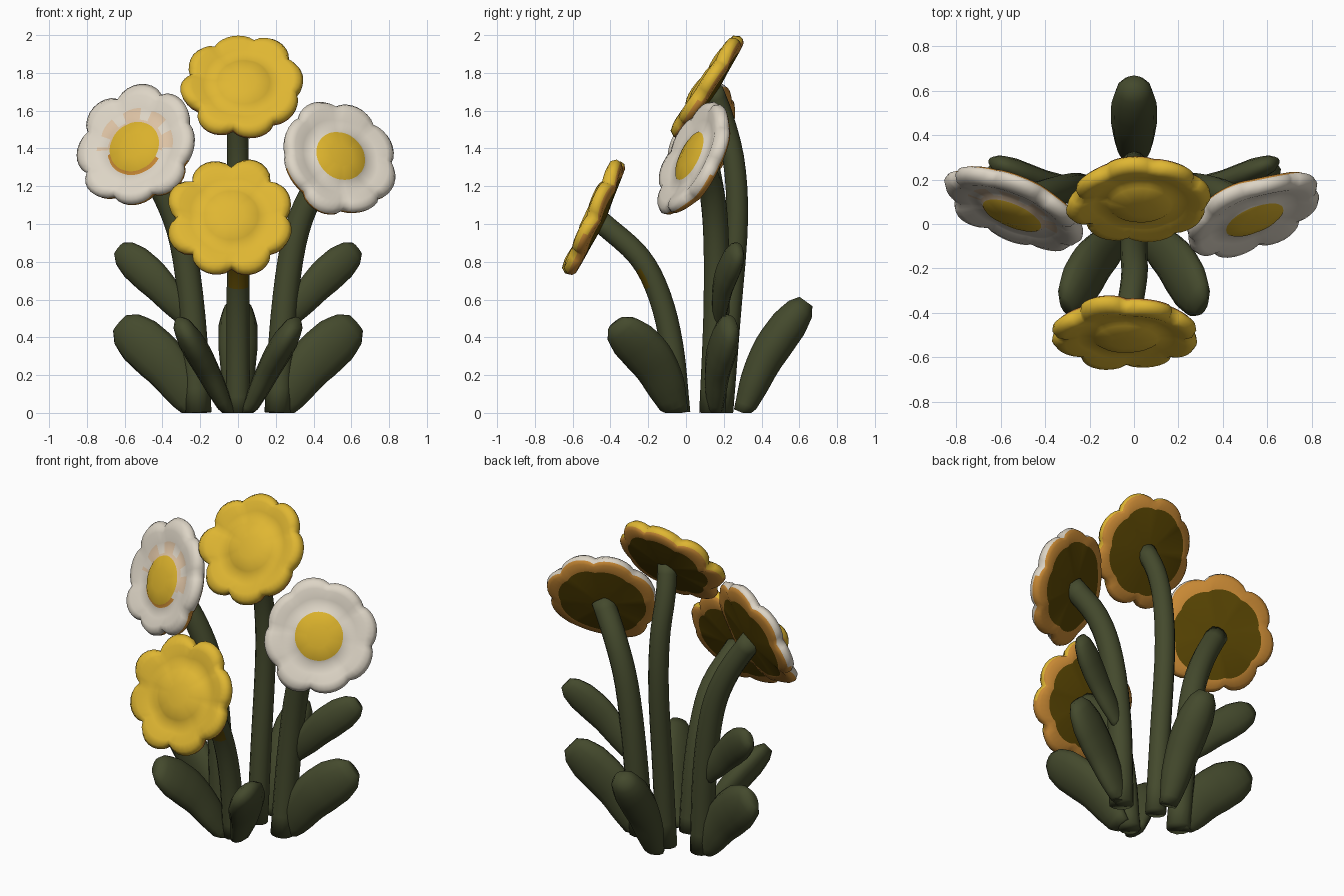
import bpy, bmesh, math, random
from mathutils import Vector

if "Cube" in bpy.data.objects:
    bpy.data.objects.remove(bpy.data.objects["Cube"])

random.seed(4)


def material(name, rgb):
    m = bpy.data.materials.new(name)
    m.diffuse_color = (*rgb, 1)
    m.use_nodes = True
    m.node_tree.nodes["Principled BSDF"].inputs["Base Color"].default_value = m.diffuse_color
    return m


GREEN = material("leaf green", (0.058, 0.068, 0.026))
YELLOW = material("petal yellow", (0.74, 0.47, 0.032))
WHITE = material("petal cream white", (0.72, 0.66, 0.56))
CENTRE = material("flower centre yellow", (0.70, 0.44, 0.025))
ORANGE = material("petal underside orange", (0.58, 0.25, 0.035))
BROWN = material("calyx brown", (0.1, 0.06, 0.001))
PEACH = material("petal peach", (0.72, 0.54, 0.37))


def finish(name, bm, mats):
    bmesh.ops.recalc_face_normals(bm, faces=bm.faces)
    for f in bm.faces:
        f.smooth = True
    me = bpy.data.meshes.new(name)
    bm.to_mesh(me)
    bm.free()
    for m in mats:
        me.materials.append(m)
    ob = bpy.data.objects.new(name, me)
    bpy.context.collection.objects.link(ob)
    return ob


def spline(points, n):
    """Smooth path through the points."""
    p = [Vector(q) for q in points]
    p = [2 * p[0] - p[1]] + p + [2 * p[-1] - p[-2]]
    out = []
    for i in range(n + 1):
        u = i / n * (len(p) - 3)
        k = min(int(u), len(p) - 4)
        t = u - k
        a, b, c, d = p[k:k + 4]
        out.append(0.5 * (2 * b + (c - a) * t + (2 * a - 5 * b + 4 * c - d) * t * t
                          + (3 * b - a - 3 * c + d) * t ** 3))
    return out


def loft(name, points, side_hint, half_side, half_up, profile, n=12, sides=12):
    """Elliptical tube along a path, scaled by a (t, scale) profile."""
    path = spline(points, n)
    bm = bmesh.new()
    rings = []
    for i, c in enumerate(path):
        t = i / n
        for (t0, s0), (t1, s1) in zip(profile, profile[1:]):
            if t0 <= t <= t1:
                s = s0 + (s1 - s0) * (t - t0) / (t1 - t0)
        tan = (path[min(i + 1, n)] - path[max(i - 1, 0)]).normalized()
        side = (side_hint - tan * side_hint.dot(tan)).normalized()
        up = tan.cross(side)
        ring = []
        for k in range(sides):
            a = math.tau * k / sides
            v = c + s * (side * math.cos(a) * half_side + up * math.sin(a) * half_up)
            v.z = max(v.z, 0.0)
            ring.append(bm.verts.new(v))
        rings.append(ring)
    for r0, r1 in zip(rings, rings[1:]):
        for k in range(sides):
            j = (k + 1) % sides
            bm.faces.new((r0[k], r0[j], r1[j], r1[k]))
    bm.faces.new(rings[0])
    bm.faces.new(rings[-1])
    return finish(name, bm, [GREEN, BROWN])


def stem(name, points, radius):
    return loft(name, points, Vector((1, 0, 0)), radius, radius, [(0, 1), (1, 0.92)], 16)


def leaf(name, points, thick, wide, side=None):
    d = Vector(points[-1]) - Vector(points[0])
    side = Vector(side) if side else d.cross(Vector((0, 0, 1))).normalized()
    prof = [(0, 0.5), (0.25, 0.8), (0.6, 1), (0.8, 0.97), (0.93, 0.75), (1, 0.42)]
    return loft(name, points, side, thick / 2, wide / 2, prof, 14)


# (radius fraction, height, material slot of the band ending at this ring)
# slots: 0 petal, 1 centre, 2 orange underside, 3 brown underside, 4 peach
RINGS = [(0.2, 0.055, 1), (0.42, 0.038, 1), (0.47, 0.026, 0), (0.65, 0.03, 0), (0.82, 0.047, 0),
         (0.94, 0.04, 0), (1.0, 0.012, 0), (0.985, -0.012, 0), (0.93, -0.028, 2), (0.77, -0.036, 2),
         (0.4, -0.047, 3), (0.15, -0.055, 3)]


def flower(name, centre, normal, radius, petals, notch, phase, mats, stretch=0.0, toward=0.0):
    """Wavy petal disc: front, rim and back in one revolved skin."""
    n = Vector(normal).normalized()
    u = n.cross(Vector((0, 0, 1))).normalized()
    w = u.cross(n)
    c = Vector(centre)
    sizes = [random.uniform(0.95, 1.05) for _ in range(petals)]
    lifts = [random.uniform(-0.02, 0.025) for _ in range(petals)]
    seg = petals * 8
    bm = bmesh.new()
    rings = []
    for t, h, _ in RINGS:
        ring = []
        for k in range(seg):
            a = math.tau * k / seg + phase
            bump = abs(math.sin(math.pi * k / 8)) ** 0.7
            i = k // 8
            edge = 1 - notch + notch * bump * (1 + (sizes[i] - 1) / notch)
            edge += stretch * math.cos(a - toward)
            r = radius * t * (1 + (edge - 1) * t ** 3)
            z = h + (lifts[i] * bump + 0.014 * (bump - 0.6)) * t ** 3
            ring.append(bm.verts.new(c + u * r * math.cos(a) + w * r * math.sin(a) + n * z))
        rings.append(ring)
    for b, (r0, r1) in enumerate(zip(rings, rings[1:])):
        for k in range(seg):
            j = (k + 1) % seg
            slot = RINGS[b + 1][2]
            height = math.sin(math.tau * k / seg + phase)
            # orange wraps round the lower rim
            if b == 6 and height < -0.2:
                slot = 2
            # faint painted rays around the centre where a peach material is given
            if len(mats) > 4 and b in (1, 2):
                if height > -0.1 and (b == 1 or k % 8 < 5):
                    slot = 4
                elif height < -0.3 and b == 1:
                    slot = 2
            bm.faces.new((r0[k], r0[j], r1[j], r1[k])).material_index = slot
    bm.faces.new(rings[0]).material_index = 1
    bm.faces.new(rings[-1]).material_index = 3
    finish(name, bm, mats)
    return c - n * 0.03


# Flower heads; each returns the point where its stem ends
YEL = [YELLOW, YELLOW, ORANGE, BROWN]
WHI = [WHITE, CENTRE, ORANGE, BROWN]
top = flower("top_yellow_flower", (0.03, 0.115, 1.73), (0, -0.82, 0.55), 0.33, 8, 0.13, 0.2, YEL)
low = flower("front_yellow_flower", (-0.035, -0.485, 1.03), (0, -0.9, 0.42), 0.34, 8, 0.14, 0.0, YEL)
left = flower("left_white_flower", (-0.535, 0.07, 1.395), (-0.36, -0.84, 0.36), 0.335, 8, 0.09, 0.3,
              WHI + [PEACH], 0.06, 1.6)
right = flower("right_white_flower", (0.53, 0.05, 1.345), (0.36, -0.84, 0.40), 0.33, 8, 0.09, 0.1, WHI)

# Stems
stem("back_stem", [(0, 0.19, 0), (0, 0.23, 0.5), (0, 0.27, 1.0), (0, 0.255, 1.32),
                   (0, 0.2, 1.55), top], 0.06)
front = stem("front_stem", [(0, -0.04, 0), (0, -0.075, 0.35), (0, -0.14, 0.62), (0, -0.25, 0.83), low], 0.063)
# Brown patch on the front stem below the flower
for f in front.data.polygons:
    if 0.64 < f.center.z < 0.76 and f.normal.y < -0.6:
        f.material_index = 1

for side, s, end in (("left", -1, left), ("right", 1, right)):
    stem(side + "_stem", [(s * 0.21, 0.14, 0), (s * 0.24, 0.16, 0.5), (s * 0.295, 0.16, 0.9),
                          (s * 0.385, 0.14, 1.15), end], 0.07)

    # Paired leaves
    leaf(side + "_low_leaf", [(s * 0.21, 0.15, 0), (s * 0.385, 0.17, 0.255), (s * 0.625, 0.24, 0.475)], 0.14, 0.27)
    leaf(side + "_high_leaf", [(s * 0.25, 0.17, 0.48), (s * 0.43, 0.2, 0.69), (s * 0.63, 0.28, 0.87)], 0.11, 0.195)
    leaf(side + "_front_leaf", [(s * 0.05, -0.05, 0), (s * 0.18, -0.17, 0.26), (s * 0.305, -0.37, 0.475)],
         0.14, 0.26, (s * 0.88, 0, -0.47))

# Single leaf at the back
leaf("back_leaf", [(0, 0.3, 0), (0, 0.43, 0.3), (0, 0.635, 0.59)], 0.21, 0.2)
